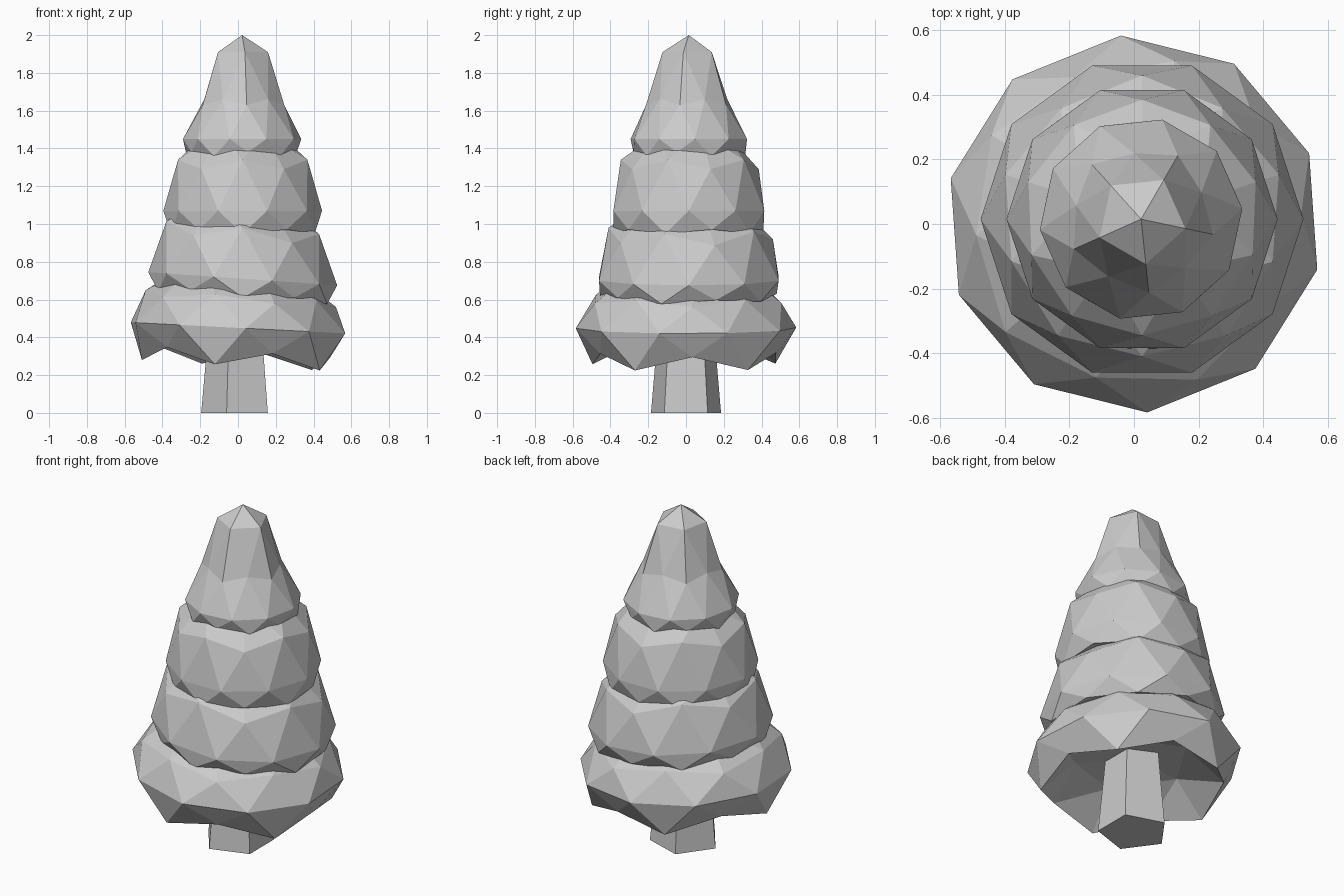
import bpy
import bmesh
from math import radians, cos, sin
from mathutils import Matrix

default_cube = bpy.data.objects.get("Cube")
if default_cube:
    bpy.data.objects.remove(default_cube, do_unlink=True)

# One plain grey for the whole tree
grey = bpy.data.materials.new("plain grey")
grey.use_nodes = True
colour = (0.6, 0.6, 0.6, 1)
grey.diffuse_color = colour
grey.node_tree.nodes["Principled BSDF"].inputs["Base Color"].default_value = colour


def finish(bm, name):
    """Turn a bmesh into a flat shaded, coloured object."""
    bmesh.ops.recalc_face_normals(bm, faces=bm.faces[:])
    mesh = bpy.data.meshes.new(name)
    bm.to_mesh(mesh)
    bm.free()
    mesh.materials.append(grey)
    part = bpy.data.objects.new(name, mesh)
    bpy.context.collection.objects.link(part)


def foliage(name, centre, turn, tilt, rings):
    """Reshape an icosphere: each vertex ring, bottom to top, gets a radius and height."""
    bm = bmesh.new()
    bmesh.ops.create_icosphere(bm, subdivisions=2, radius=1)
    levels = sorted({round(v.co.z, 2) for v in bm.verts})
    a = radians(turn)
    for v in bm.verts:
        radius, height = rings[levels.index(round(v.co.z, 2))]
        flat = v.co.copy()
        flat.z = 0
        if flat.length > 0.01:
            flat.normalize()
        x = flat.x * cos(a) - flat.y * sin(a)
        y = flat.x * sin(a) + flat.y * cos(a)
        v.co = (centre[0] + radius * x, centre[1] + radius * y, height - tilt * x)
    finish(bm, name)


# Four stacked tiers of foliage; the lowest is hollow underneath
foliage("bottom_foliage", (0, 0), 4, 0.03, [
    (0, 0.46), (0.32, 0.43), (0.49, 0.325), (0.51, 0.25), (0.585, 0.45),
    (0.52, 0.59), (0.49, 0.62), (0.28, 0.78), (0, 0.85)])
foliage("lower_foliage", (0.025, 0.015), 18, 0.035, [
    (0, 0.64), (0.26, 0.62), (0.465, 0.63), (0.47, 0.61), (0.5, 0.71),
    (0.445, 0.92), (0.425, 0.98), (0.26, 1.1), (0, 1.15)])
foliage("middle_foliage", (0.025, 0.015), 18, 0, [
    (0, 0.98), (0.22, 0.97), (0.395, 0.97), (0.4, 0.95), (0.42, 1.07),
    (0.37, 1.29), (0.36, 1.34), (0.2, 1.48), (0, 1.54)])
foliage("top_foliage", (0.022, 0.015), -12, 0, [
    (0, 1.39), (0.16, 1.38), (0.295, 1.38), (0.3, 1.36), (0.315, 1.45),
    (0.228, 1.63), (0.205, 1.66), (0.14, 1.91), (0, 2)])

# Five-sided tapering trunk, one corner pointing to the model's right
bm = bmesh.new()
bmesh.ops.create_cone(bm, cap_ends=True, segments=5, radius1=0.195, radius2=0.15, depth=0.5,
                      matrix=Matrix.Translation((0, 0, 0.25)) @ Matrix.Rotation(radians(90), 4, "Z"))
finish(bm, "trunk")
